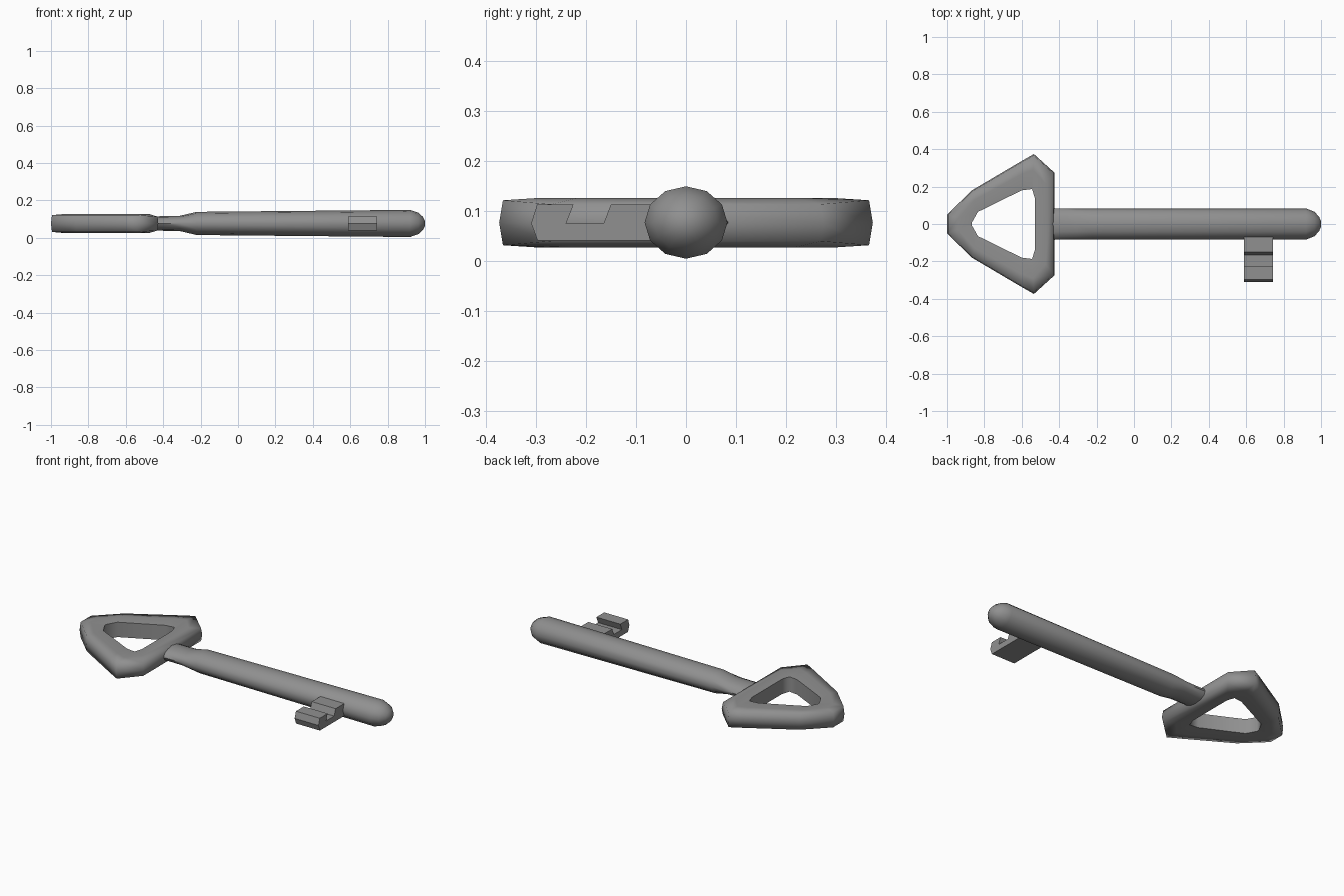
import bpy, bmesh, math

if "Cube" in bpy.data.objects:
    bpy.data.objects.remove(bpy.data.objects["Cube"])

grey = bpy.data.materials.new("dark_grey")
grey.diffuse_color = (.28, .28, .28, 1)
grey.use_nodes = True
grey.node_tree.nodes["Principled BSDF"].inputs["Base Color"].default_value = grey.diffuse_color

def finish(name, bm, angle=35):
    bmesh.ops.recalc_face_normals(bm, faces=bm.faces)
    mesh = bpy.data.meshes.new(name)
    bm.to_mesh(mesh)
    bm.free()
    mesh.materials.append(grey)
    ob = bpy.data.objects.new(name, mesh)
    bpy.context.collection.objects.link(ob)
    bpy.ops.object.select_all(action='DESELECT')
    ob.select_set(True)
    bpy.context.view_layer.objects.active = ob
    bpy.ops.object.shade_smooth_by_angle(angle=math.radians(angle))
    return ob

def loft(bm, rings, close=False):
    loops = [[bm.verts.new(p) for p in r] for r in rings]
    n = len(loops[0])
    pairs = list(zip(loops, loops[1:])) + ([(loops[-1], loops[0])] if close else [])
    for a, b in pairs:
        for i in range(n):
            j = (i + 1) % n
            bm.faces.new((a[i], a[j], b[j], b[i]))
    if not close:
        bm.faces.new(loops[0])
        bm.faces.new(loops[-1])

# Bow: section swept between outer and inner outlines, mirrored in y
outer = [(-1, .05), (-.866, .18), (-.6, .337), (-.535, .374), (-.426, .275)]
inner = [(-.866, .008), (-.834, .065), (-.6, .18), (-.545, .187), (-.53, .14)]
edge_height = [.045, .045, .045, .045, .037]

def bow_ring(i, side):
    (ox, oy), (ix, iy), h = outer[i], inner[i], edge_height[i]
    half = [(0, 0), (.04, h), (.45, .05), (1, .044)]
    pts = half + [(t, -z) for t, z in half[:0:-1]]
    return [(ox + (ix - ox) * t, side * (oy + (iy - oy) * t), .076 + z) for t, z in pts]

bm = bmesh.new()
loft(bm, [bow_ring(i, 1) for i in range(5)] + [bow_ring(i, -1) for i in range(4, -1, -1)], True)
finish("bow", bm, 84)

# Shaft: twelve-sided bar, flattened at the neck, rounded at the tip
stations = [(-.47, .085, .038), (-.43, .085, .038), (-.405, .082, .039), (-.31, .082, .041),
            (-.22, .082, .062), (.92, .083, .0725), (.965, .065, .057), (.99, .038, .034), (1, .014, .013)]
bm = bmesh.new()
loft(bm, [[(x, ry * math.cos(k * math.pi / 6), .0765 + rz * math.sin(k * math.pi / 6))
           for k in range(12)] for x, ry, rz in stations])
finish("shaft", bm, 50)

# Bit: notched profile extruded along the shaft
profile = [(-.05, .04), (-.297, .04), (-.31, .075), (-.298, .113), (-.225, .113),
           (-.24, .075), (-.165, .075), (-.15, .113), (-.05, .113)]
bm = bmesh.new()
loft(bm, [[(x, y, z) for y, z in profile] for x in (.587, .743)])
finish("bit", bm, 20)
